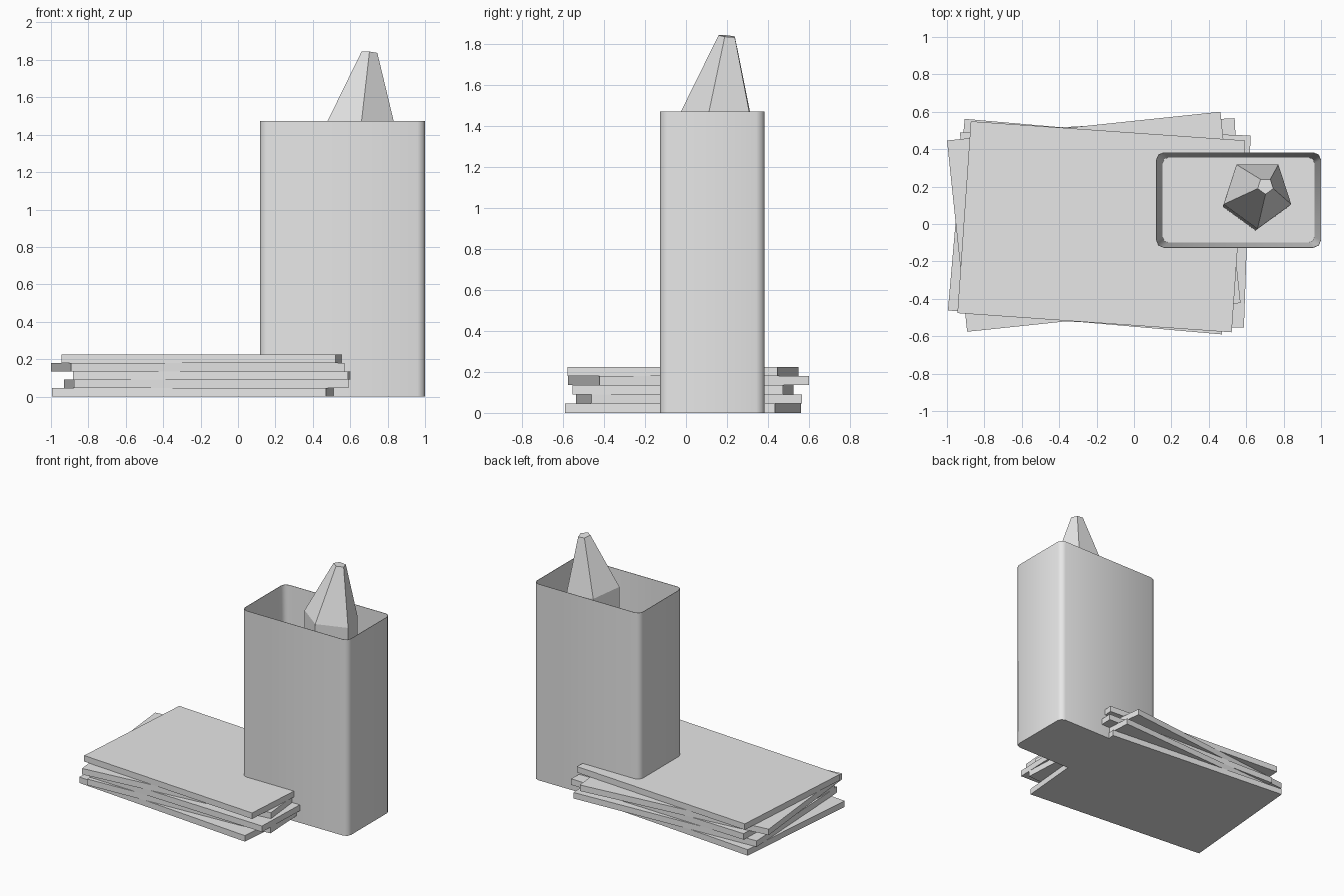
import bpy, math
from mathutils import Vector

cube = bpy.data.objects.get("Cube")
if cube:
    bpy.data.objects.remove(cube, do_unlink=True)

grey = bpy.data.materials.new("light grey")
grey.use_nodes = True
grey.diffuse_color = (0.8, 0.8, 0.8, 1)
grey.node_tree.nodes["Principled BSDF"].inputs["Base Color"].default_value = (0.8, 0.8, 0.8, 1)


def loft(name, rings):
    """Skin a stack of equal-length rings and cap both ends."""
    n = len(rings[0])
    verts = [p for ring in rings for p in ring]
    faces = [list(range(n))[::-1], list(range(len(verts) - n, len(verts)))]
    for r in range(len(rings) - 1):
        for i in range(n):
            a, b = r * n + i, r * n + (i + 1) % n
            faces.append([a, b, b + n, a + n])
    mesh = bpy.data.meshes.new(name)
    mesh.from_pydata(verts, [], faces)
    mesh.materials.append(grey)
    obj = bpy.data.objects.new(name, mesh)
    bpy.context.collection.objects.link(obj)
    return obj


def rounded_rect(center, size, radius, z, steps=2):
    ring = []
    corners = [(1, 1), (-1, 1), (-1, -1), (1, -1)]
    for k, (sx, sy) in enumerate(corners):
        cx = center[0] + sx * (size[0] / 2 - radius)
        cy = center[1] + sy * (size[1] / 2 - radius)
        for s in range(steps + 1):
            a = math.radians(90 * (k + s / steps))
            ring.append((cx + radius * math.cos(a), cy + radius * math.sin(a), z))
    return ring


def pentagon(center, radius, tilt):
    c = Vector(center)
    ring = []
    for i in range(5):
        a = math.radians(-90 + 72 * i)
        dx, dy = radius * math.cos(a), radius * math.sin(a)
        ring.append(c + Vector((dx, dy, -tilt * (dx + dy))))
    return ring


def plate_ring(center, size, angle, z):
    ring = []
    for sx, sy in [(-1, -1), (1, -1), (1, 1), (-1, 1)]:
        x, y = sx * size[0] / 2, sy * size[1] / 2
        ca, sa = math.cos(angle), math.sin(angle)
        ring.append((center[0] + x * ca - y * sa, center[1] + x * sa + y * ca, z))
    return ring


# Stack of slabs, each turned a little differently: x, y, degrees
slabs = [
    (-0.218, -0.014, -5),
    (-0.169, 0.014, 3),
    (-0.129, -0.015, -2),
    (-0.215, 0.012, 6),
    (-0.175, -0.015, -4),
]
THICK = 0.045
for i, (x, y, deg) in enumerate(slabs):
    loft(f"stacked_slab_{i + 1}", [
        plate_ring((x, y), (1.47, 1.028), math.radians(deg), z)
        for z in (i * THICK, (i + 1) * THICK)])

# Open container: outer wall, thin rim, drafted inner wall and floor
mid, w, d, h = (0.559, 0.128), 0.882, 0.51, 1.473
container = loft("container", [
    rounded_rect(mid, (w, d), 0.04, 0),
    rounded_rect(mid, (w, d), 0.04, h),
    rounded_rect(mid, (w - 0.006, d - 0.006), 0.038, h),
    rounded_rect(mid, (w - 0.07, d - 0.055), 0.03, 0.3)])
bpy.ops.object.select_all(action="DESELECT")
container.select_set(True)
bpy.context.view_layer.objects.active = container
bpy.ops.object.shade_smooth_by_angle(angle=math.radians(50))

# Five-sided stick with a tapered point, leaning in the container
loft("pointed_stick", [
    pentagon((0.65, 0.15, 0.3), 0.185, 0),
    pentagon((0.66, 0.164, 1.45), 0.19, 0.1),
    pentagon((0.703, 0.203, 1.84), 0.044, 0.1)])
